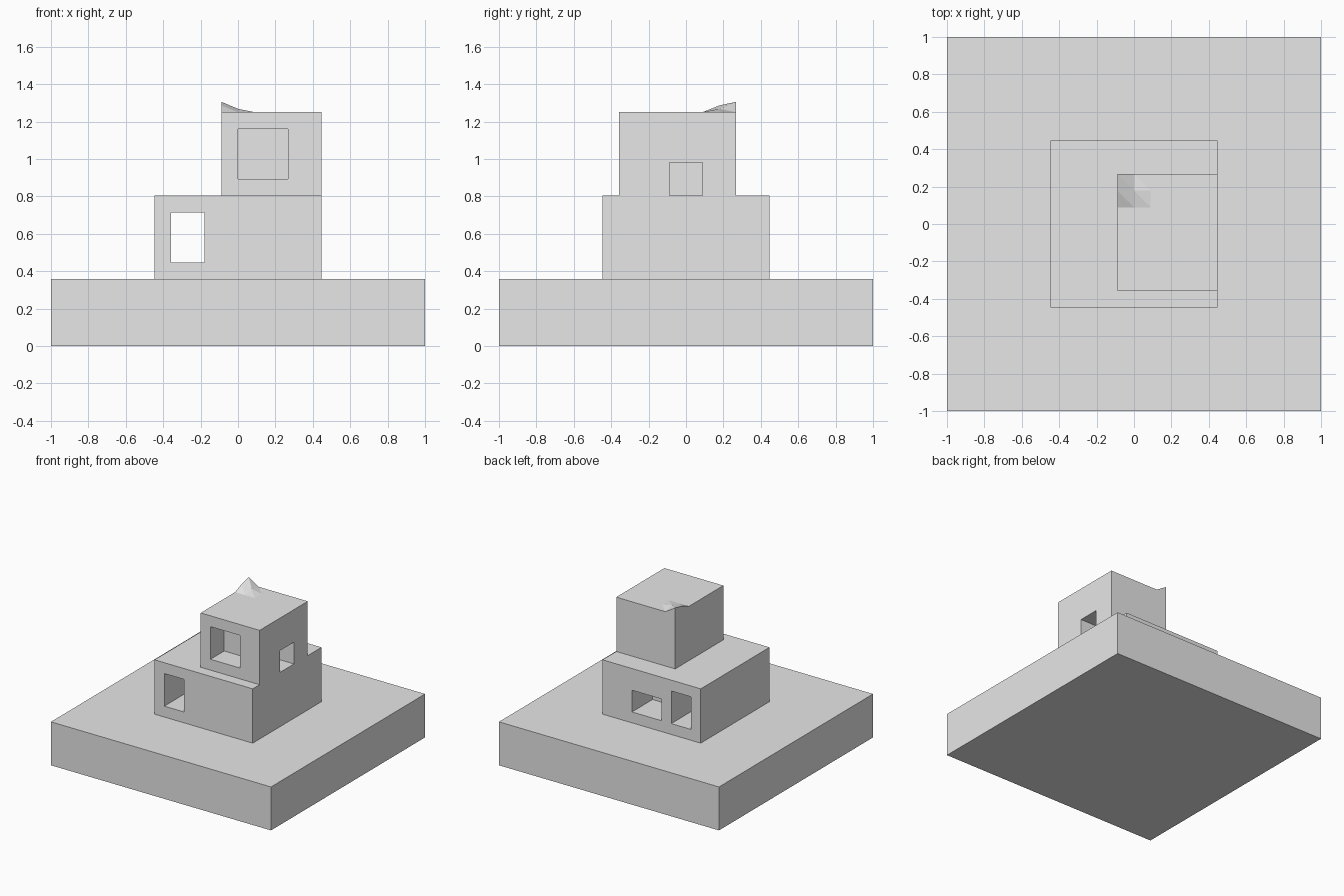
import bpy, bmesh
from mathutils import Vector

old = bpy.data.objects.get("Cube")
if old:
    bpy.data.objects.remove(old, do_unlink=True)

U = 1 / 11.2    # building module
OVER = 0.5      # how far cutters poke out of a wall, in modules

grey = bpy.data.materials.new("plain_grey")
grey.use_nodes = True
grey.diffuse_color = (0.8, 0.8, 0.8, 1)
grey.node_tree.nodes["Principled BSDF"].inputs["Base Color"].default_value = (0.8, 0.8, 0.8, 1)


def add_object(name, bm):
    mesh = bpy.data.meshes.new(name)
    bm.to_mesh(mesh)
    bm.free()
    mesh.materials.append(grey)
    obj = bpy.data.objects.new(name, mesh)
    bpy.context.collection.objects.link(obj)
    return obj


def box(name, x, y, z):
    """Box from (low, high) ranges in modules."""
    bm = bmesh.new()
    bmesh.ops.create_cube(bm, size=1)
    for v in bm.verts:
        v.co = Vector([U * r[0 if c < 0 else 1] for c, r in zip(v.co, (x, y, z))])
    return add_object(name, bm)


def carve(target, name, x, y, z):
    """Cut a box-shaped opening out of a block."""
    cutter = box(name, x, y, z)
    cutter.hide_render = True
    mod = target.modifiers.new(name, "BOOLEAN")
    mod.operation = "DIFFERENCE"
    mod.solver = "EXACT"
    mod.object = cutter
    bpy.context.view_layer.objects.active = target
    bpy.ops.object.modifier_apply(modifier=mod.name)
    bpy.data.objects.remove(cutter, do_unlink=True)


# Ground slab
box("ground_slab", (-11.2, 11.2), (-11.2, 11.2), (0, 4))

# Lower storey: passage right through, and a rear window recess
lower = box("lower_storey", (-5, 5), (-5, 5), (4, 9))
carve(lower, "passage", (-4, -2), (-5 - OVER, 5 + OVER), (5, 8))
carve(lower, "rear_window", (-1, 2), (2, 5 + OVER), (5, 7))

# Upper storey: front and side window recesses
upper = box("upper_storey", (-1, 5), (-4, 3), (9, 14))
carve(upper, "front_window", (0, 3), (-4 - OVER, -2), (10, 13))
carve(upper, "side_window", (3, 5 + OVER), (-1, 1), (9 - OVER, 11))

# Raised roof corner: small faceted height grid with closed outer sides
rise = {(-1, 3): 0.62, (-1, 2): 0.4, (0, 2): 0.2}
bm = bmesh.new()
grid = {(x, y): bm.verts.new(Vector((x, y, 14 + rise.get((x, y), 0))) * U)
        for x in (-1, 0, 1) for y in (1, 2, 3)}
for x in (-1, 0):
    for y in (1, 2):
        a, b, c, d = (grid[k] for k in ((x, y), (x + 1, y), (x + 1, y + 1), (x, y + 1)))
        for tri in ((a, b, d), (b, c, d)):
            if any(v.co.z > 14 * U + 0.001 for v in tri):
                bm.faces.new(tri)
foot = bm.verts.new(Vector((-1, 3, 14)) * U)
bm.faces.new((grid[-1, 1], grid[-1, 2], grid[-1, 3], foot))
bm.faces.new((foot, grid[-1, 3], grid[0, 3]))
bmesh.ops.delete(bm, geom=[v for v in bm.verts if not v.link_faces], context="VERTS")
add_object("roof_corner_peak", bm)
